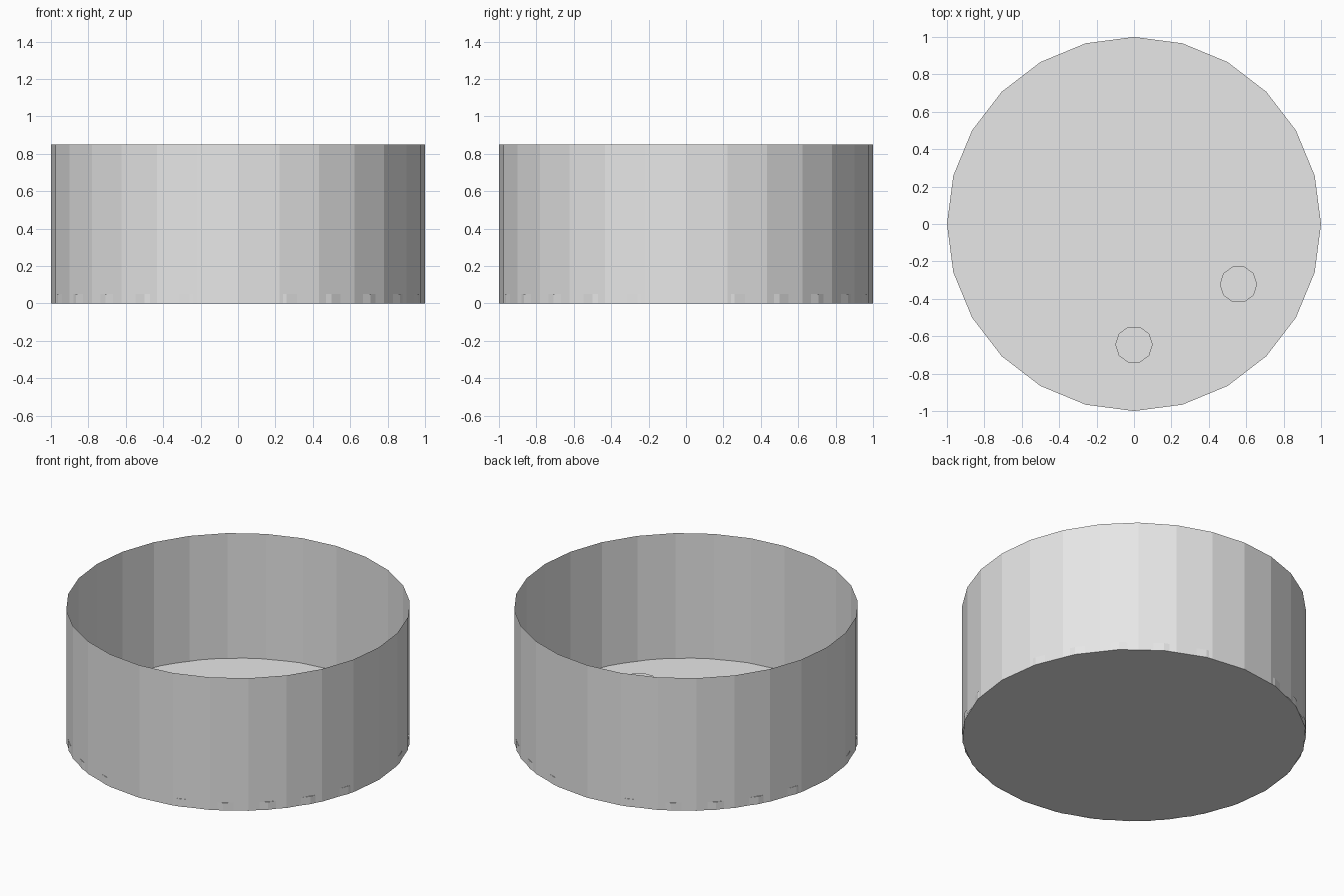
import bpy, bmesh, math

if "Cube" in bpy.data.objects:
    bpy.data.objects.remove(bpy.data.objects["Cube"])

grey = bpy.data.materials.new("light grey")
grey.diffuse_color = (0.8, 0.8, 0.8, 1)
grey.use_nodes = True
grey.node_tree.nodes["Principled BSDF"].inputs["Base Color"].default_value = grey.diffuse_color


def cylinder(name, sides, radius, z0, z1, x=0.0, y=0.0, caps=True):
    """Flat-shaded upright prism with a corner on the +x axis."""
    bm = bmesh.new()
    rings = []
    for z in (z0, z1):
        rings.append([bm.verts.new((x + radius * math.cos(2 * math.pi * i / sides),
                                    y + radius * math.sin(2 * math.pi * i / sides), z))
                      for i in range(sides)])
    low, high = rings
    for i in range(sides):
        j = (i + 1) % sides
        bm.faces.new((low[i], low[j], high[j], high[i]))
    if caps:
        bm.faces.new(high)
        bm.faces.new(low[::-1])
    mesh = bpy.data.meshes.new(name)
    bm.to_mesh(mesh)
    bm.free()
    mesh.materials.append(grey)
    obj = bpy.data.objects.new(name, mesh)
    bpy.context.collection.objects.link(obj)
    return obj


# Thin open wall around a solid floor disc
cylinder("outer_wall", 28, 1.0, 0.0, 0.85, caps=False)
cylinder("floor", 24, 1.0, 0.0, 0.05)

# Two small studs standing on the floor
for n, angle in enumerate((-90, -30), 1):
    a = math.radians(angle)
    cylinder(f"floor_stud_{n}", 10, 0.1, 0.05, 0.10,
             0.645 * math.cos(a), 0.645 * math.sin(a))
